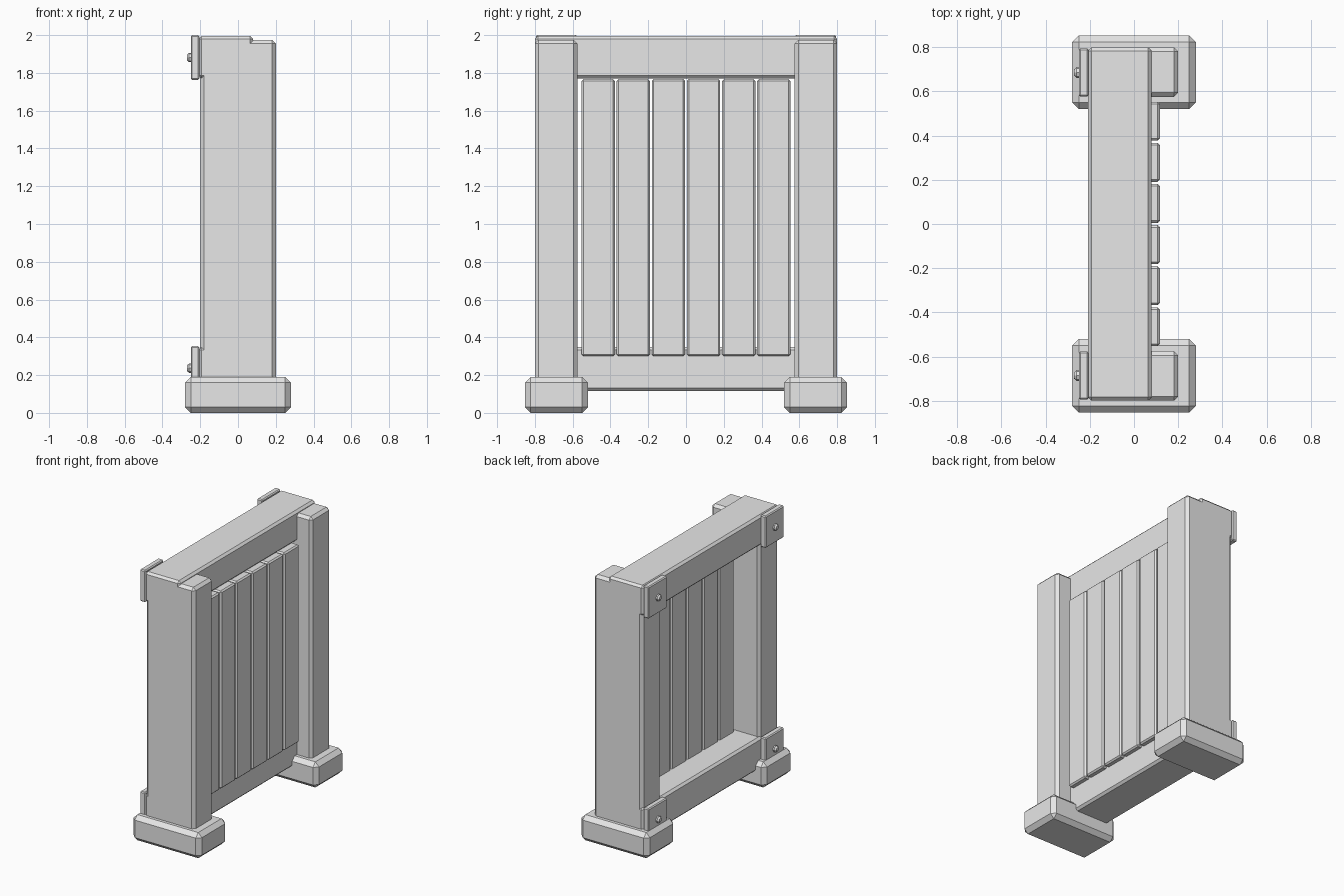
import bpy
import bmesh
from math import pi
from mathutils import Matrix, Vector

if "Cube" in bpy.data.objects:
    bpy.data.objects.remove(bpy.data.objects["Cube"], do_unlink=True)

GREY = (0.8, 0.8, 0.8, 1)
mat = bpy.data.materials.new("plain grey")
mat.use_nodes = True
mat.diffuse_color = GREY
mat.node_tree.nodes["Principled BSDF"].inputs["Base Color"].default_value = GREY


def finish(name, bm):
    mesh = bpy.data.meshes.new(name)
    bm.to_mesh(mesh)
    bm.free()
    mesh.materials.append(mat)
    obj = bpy.data.objects.new(name, mesh)
    bpy.context.collection.objects.link(obj)
    return obj


def box(name, x, y, z, chamfer):
    """Chamfered box from (low, high) ranges on each axis."""
    low, high = (Vector(c) for c in zip(x, y, z))
    bm = bmesh.new()
    bmesh.ops.create_cube(bm, size=1)
    for v in bm.verts:
        v.co = (low + high) / 2 + v.co * (high - low)
    bmesh.ops.bevel(bm, geom=bm.edges[:], offset=chamfer, segments=1,
                    affect='EDGES')
    return finish(name, bm)


def bolt(name, x, y, z):
    """Short tapered bolt head pointing along -x."""
    bm = bmesh.new()
    for radius, tip, depth, offset in ((0.025, 0.025, 0.02, 0), (0.025, 0.014, 0.012, 0.015)):
        turn = Matrix.Translation((x - offset, y, z)) @ Matrix.Rotation(-pi / 2, 4, 'Y')
        bmesh.ops.create_cone(bm, cap_ends=True, segments=8, radius1=radius,
                              radius2=tip, depth=depth, matrix=turn)
    return finish(name, bm)


# Posts with feet, and a bracket and bolt at each rail end
for side, s in (("front", -1), ("back", 1)):
    def span(a, b):
        return sorted((s * a, s * b))

    box(side + "_foot", (-0.28, 0.28), span(0.52, 0.853), (0, 0.19), 0.03)
    box(side + "_post", (-0.2, 0.2), span(0.575, 0.8), (0.1, 1.975), 0.02)
    for level, low, high in (("lower", 0.12, 0.353), ("upper", 1.763, 2.0)):
        box(f"{side}_{level}_bracket", (-0.25, -0.205), span(0.577, 0.795),
            (low, high), 0.007)
        bolt(f"{side}_{level}_bolt", -0.25, s * 0.686, (low + high) / 2)

# Horizontal rails
box("top_rail", (-0.208, 0.08), (-0.8, 0.8), (1.77, 1.995), 0.016)
box("bottom_rail", (-0.208, 0.08), (-0.8, 0.8), (0.115, 0.35), 0.016)

# Upright slats
PITCH = 0.186
for i in range(6):
    y = (i - 2.5) * PITCH
    box(f"slat_{i + 1}", (-0.01, 0.117), (y - 0.088, y + 0.088), (0.3, 1.767), 0.01)
